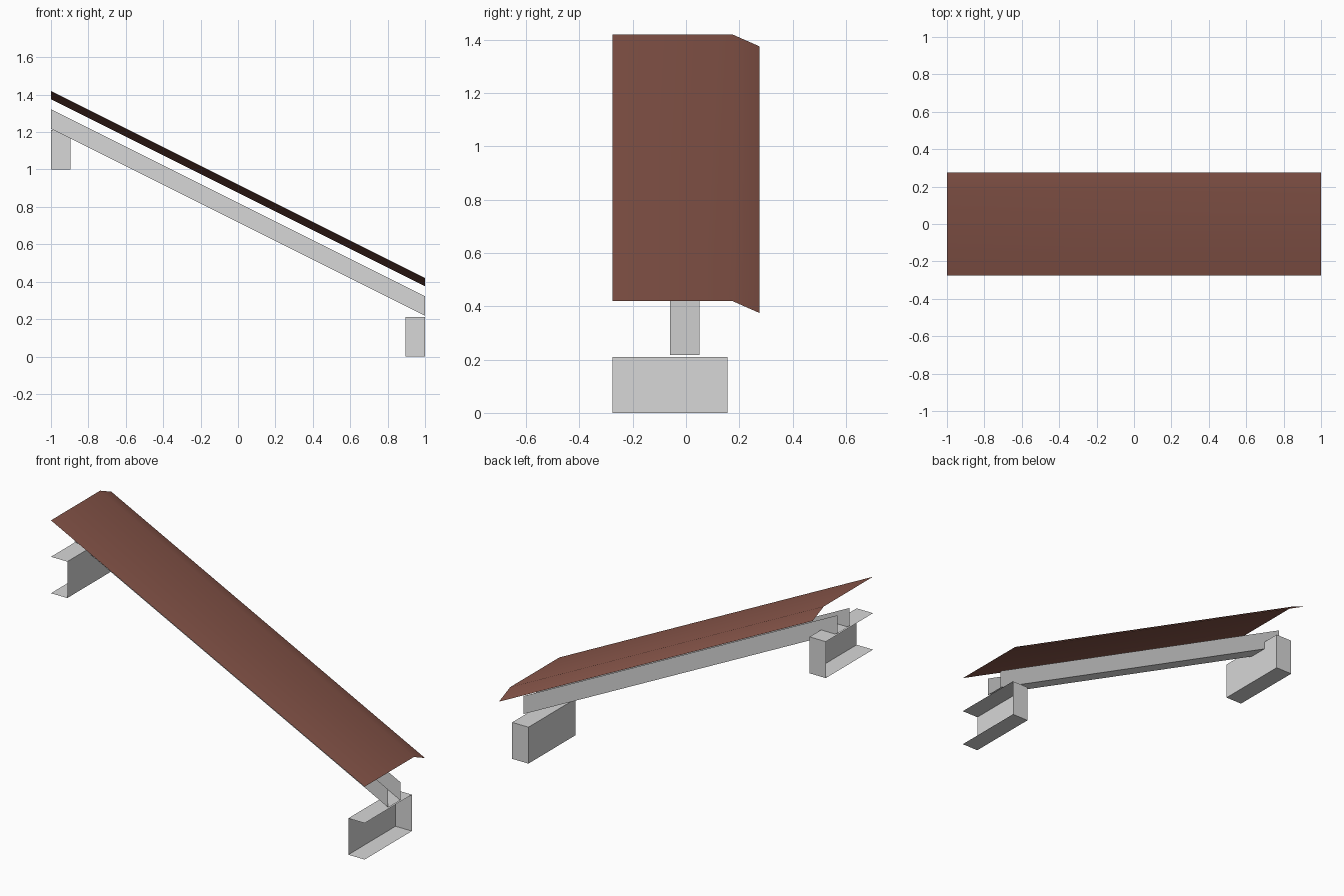
import bpy, bmesh

if "Cube" in bpy.data.objects:
    bpy.data.objects.remove(bpy.data.objects["Cube"])

def material(name, rgb):
    m = bpy.data.materials.new(name)
    m.diffuse_color = (*rgb, 1)
    m.use_nodes = True
    m.node_tree.nodes["Principled BSDF"].inputs["Base Color"].default_value = m.diffuse_color
    return m

steel = material("pale grey steel", (0.68, 0.68, 0.68))
red = material("brown red sheet", (0.24, 0.09, 0.066))

def sheet(name, start, end, mat, cap=False, flip=False):
    """Thin sheet swept from one open profile to another, optionally capped at the end."""
    bm = bmesh.new()
    a = [bm.verts.new(p) for p in start]
    b = [bm.verts.new(p) for p in end]
    for i in range(len(a) - 1):
        bm.faces.new((a[i], b[i], b[i + 1], a[i + 1]))
    if cap:
        bm.faces.new(b[::-1])
    if flip:
        bmesh.ops.reverse_faces(bm, faces=bm.faces[:])
    me = bpy.data.meshes.new(name)
    bm.to_mesh(me)
    bm.free()
    me.materials.append(mat)
    ob = bpy.data.objects.new(name, me)
    bpy.context.collection.objects.link(ob)
    return ob

def sloped(name, profile, mat, flip=False):
    """Sweep a y-z profile down the slope, dropping one unit over the length."""
    return sheet(name, [(-1, y, z + 1) for y, z in profile],
                 [(1, y, z) for y, z in profile], mat, flip=flip)

# covering sheet with a folded rear edge, softly shaded across the fold
cover = sloped("cover_sheet", [(-0.275, 0.42), (0.173, 0.42), (0.275, 0.375)], red)
for p in cover.data.polygons:
    p.use_smooth = True

# open-topped sloping channel
sloped("sloping_channel",
       [(-0.06, 0.322), (-0.06, 0.218), (0.05, 0.218), (0.05, 0.322)], steel, flip=True)

# cross supports: channels open to the outside, closed at the back end
for name, side, z0 in (("upper_support", -1, 1.0), ("lower_support", 1, 0.0)):
    prof = [(side, z0), (side * 0.896, z0), (side * 0.896, z0 + 0.21), (side, z0 + 0.21)]
    sheet(name, [(x, -0.275, z) for x, z in prof], [(x, 0.155, z) for x, z in prof],
          steel, cap=True, flip=side < 0)
